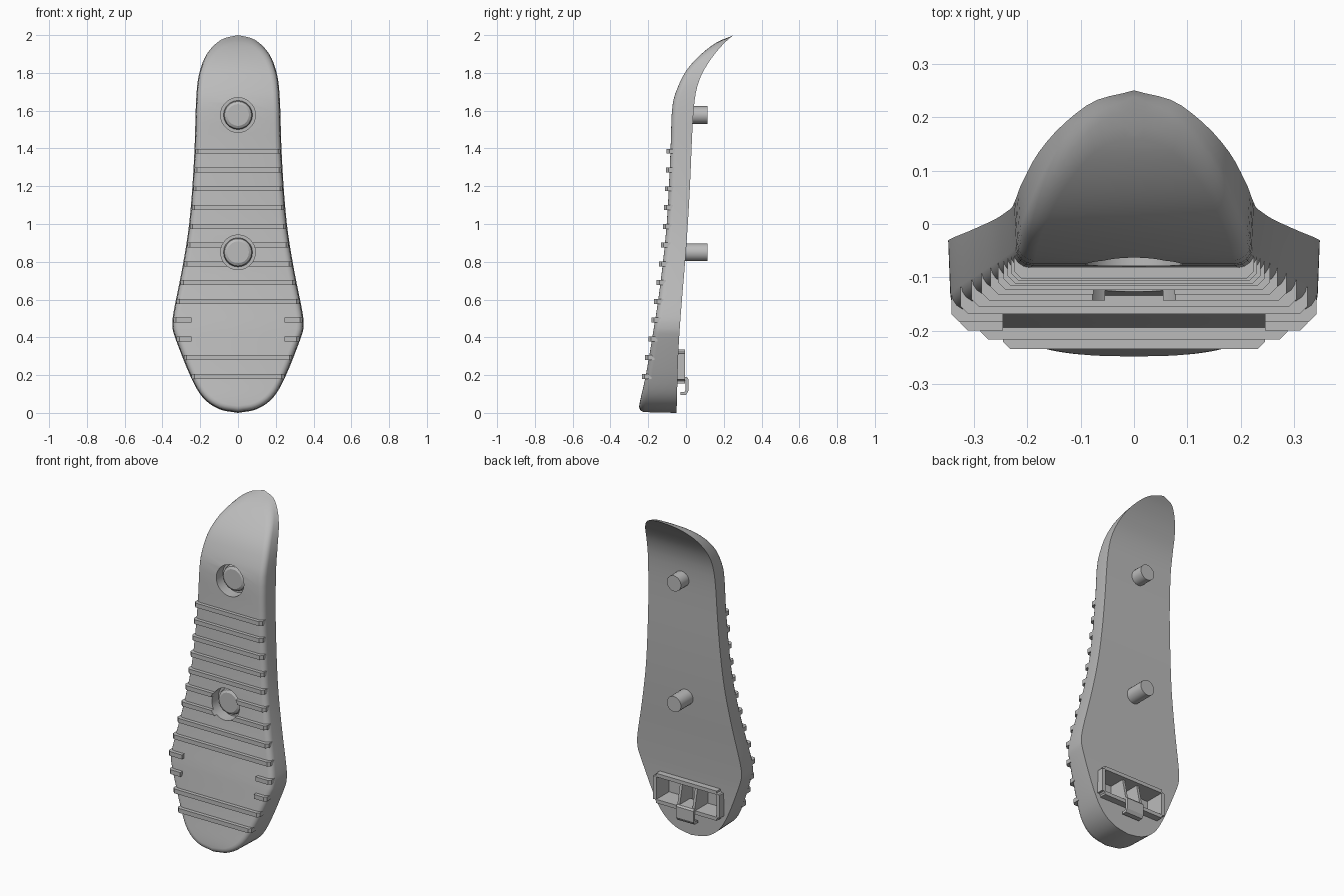
import bpy, bmesh, math
from mathutils import Vector

if "Cube" in bpy.data.objects:
    bpy.data.objects.remove(bpy.data.objects["Cube"])

rubber = bpy.data.materials.new("grey_rubber")
rubber.use_nodes = True
GREY = (0.5, 0.5, 0.5, 1)
rubber.diffuse_color = GREY
rubber.node_tree.nodes["Principled BSDF"].inputs["Base Color"].default_value = GREY


def finish(bm, name):
    bmesh.ops.remove_doubles(bm, verts=bm.verts, dist=1e-5)
    bmesh.ops.recalc_face_normals(bm, faces=bm.faces)
    mesh = bpy.data.meshes.new(name)
    bm.to_mesh(mesh)
    bm.free()
    mesh.materials.append(rubber)
    ob = bpy.data.objects.new(name, mesh)
    bpy.context.collection.objects.link(ob)
    return ob


def smooth(pts, n=4):
    """Catmull-Rom curve through the points."""
    pts = [Vector(p) for p in pts]
    ext = [2 * pts[0] - pts[1]] + pts + [2 * pts[-1] - pts[-2]]
    out = []
    for a, b, c, d in zip(ext, ext[1:], ext[2:], ext[3:]):
        for k in range(n):
            t = k / n
            out.append(0.5 * (2 * b + (c - a) * t + (2 * a - 5 * b + 4 * c - d) * t ** 2
                              + (3 * b - a - 3 * c + d) * t ** 3))
    return out + [pts[-1]]


def lookup(curve, z):
    """Second coordinate of a (z, value) curve."""
    for a, b in zip(curve, curve[1:]):
        if z <= b[0]:
            return a[1] + (b[1] - a[1]) * (z - a[0]) / (b[0] - a[0])
    return curve[-1][1]


def prism(name, pts, place, depth_a, depth_b):
    """Extrude a flat polygon; place(u, v, depth) gives the 3D position."""
    bm = bmesh.new()
    rings = [[bm.verts.new(place(u, v, d)) for u, v in pts] for d in (depth_a, depth_b)]
    bm.faces.new(rings[0])
    bm.faces.new(rings[1])
    for i in range(len(pts)):
        j = (i + 1) % len(pts)
        bm.faces.new((rings[0][i], rings[0][j], rings[1][j], rings[1][i]))
    return finish(bm, name)


def box(name, x0, x1, y0, y1, z0, z1):
    return prism(name, [(x0, z0), (x1, z0), (x1, z1), (x0, z1)],
                 lambda u, v, d: (u, d, v), y0, y1)


def lathe(name, stations, z, sides=20):
    """Solid of revolution about a front-to-back axis at height z."""
    bm = bmesh.new()
    rings = [[bm.verts.new((r * math.cos(math.tau * i / sides), y,
                            z + r * math.sin(math.tau * i / sides)))
              for i in range(sides)] for r, y in stations]
    for a, b in zip(rings, rings[1:]):
        for i in range(sides):
            j = (i + 1) % sides
            bm.faces.new((a[i], a[j], b[j], b[i]))
    bm.faces.new(rings[0])
    bm.faces.new(rings[-1])
    return finish(bm, name)


def cut(ob, cutter):
    mod = ob.modifiers.new("cut", "BOOLEAN")
    mod.operation, mod.solver, mod.object = "DIFFERENCE", "EXACT", cutter
    bpy.context.view_layer.objects.active = ob
    bpy.ops.object.modifier_apply(modifier=mod.name)


# Half outline (half width, height) and the front and back side curves (height, y)
outline = smooth([(0, 0), (0.1, 0.02), (0.185, 0.08), (0.25, 0.19), (0.33, 0.39),
                  (0.347, 0.46), (0.34, 0.54), (0.3, 0.74), (0.265, 0.95), (0.245, 1.15),
                  (0.23, 1.4), (0.222, 1.65), (0.207, 1.79), (0.165, 1.9), (0.09, 1.975), (0, 2)])
front = smooth([(0, -0.25), (0.05, -0.246), (0.193, -0.214), (0.39, -0.18), (0.65, -0.14),
                (1.0, -0.102), (1.39, -0.082), (1.62, -0.073), (1.72, -0.045),
                (1.81, 0.0), (1.89, 0.07), (1.96, 0.16), (2, 0.25)])
back = smooth([(0, -0.05), (0.39, -0.037), (0.86, 0.0), (1.18, 0.02), (1.6, 0.04),
               (1.76, 0.07), (1.87, 0.13), (1.95, 0.195), (2, 0.25)])
widths = [(p.y, p.x) for p in outline]

# Pad body: outline rings from the flat back, over a rounded rim, to the front
normals = []
for i in range(len(outline)):
    t = outline[min(i + 1, len(outline) - 1)] - outline[max(i - 1, 0)]
    normals.append(Vector((-t.y, t.x)).normalized())
normals[0], normals[-1] = Vector((0, 1)), Vector((0, -1))

bm = bmesh.new()
RIM, STEPS = 0.032, 4
rings = []
for k in range(-1, STEPS + 1):
    a = max(k, 0) / STEPS * math.pi / 2
    inset = 0 if k < 0 else 0.004 + RIM * (1 - math.cos(a))
    ring = []
    for p, n in zip(outline, normals):
        q = p + n * inset
        x = max(q.x, 0)
        yf, yb = lookup(front, q.y), lookup(back, q.y)
        y = yb if k < 0 else yf + min(RIM, 0.7 * (yb - yf)) * (1 - math.sin(a))
        ring.append((bm.verts.new((x, y, q.y)), bm.verts.new((-x, y, q.y))))
    rings.append(ring)


def quad(*vs):
    bm.faces.new(vs)


for i in range(len(outline) - 1):
    for ring in (rings[0], rings[-1]):
        quad(ring[i][0], ring[i + 1][0], ring[i + 1][1], ring[i][1])
    for r, s in zip(rings, rings[1:]):
        for side in (0, 1):
            quad(r[i][side], r[i + 1][side], s[i + 1][side], s[i][side])
bmesh.ops.remove_doubles(bm, verts=bm.verts, dist=1e-5)
bmesh.ops.dissolve_degenerate(bm, edges=bm.edges, dist=1e-5)
body = finish(bm, "pad_body")

# Grip ribs: thirteen across the front, two of them only short end stubs
ribs = []


def rib(name, z, x0, x1):
    y = lookup(front, z)
    c = 0.014
    pts = [(x1, y + 0.03), (x1, y - 0.006), (x1 - c, y - 0.02)]
    pts += [(x0 + c if x0 < 0 else x0, y - 0.02)]
    pts += [(x0, y - 0.006)] if x0 < 0 else []
    pts += [(x0, y + 0.03)]
    ob = prism(name, pts, lambda u, v, d: (u, v, d), z - 0.013, z + 0.013)
    ribs.append(ob)
    return ob


for i in range(13):
    z = 1.385 - 0.0993 * i
    w = lookup(widths, z) - 0.006
    if i in (9, 10):
        rib("left_stub_rib", z, 0.245, w)
        right = rib("right_stub_rib", z, 0.245, w)
        for v in right.data.vertices:
            v.co.x *= -1
        right.data.flip_normals()
    else:
        rib("grip_rib", z, -w, w)

# Screw recesses with headed pins through to the back
cutters = []
parts = [body] + ribs
for z, floor in ((1.577, -0.012), (0.85, -0.055)):
    hole = lathe("recess_cutter", [(0.092, -0.4), (0.092, floor)], z, 28)
    cutters.append(hole)
    cut(body, hole)
    for r in ribs:
        if abs(r.data.vertices[0].co.z - z) < 0.13:
            cut(r, hole)
    parts.append(lathe("screw_pin", [(0.058, floor - 0.034), (0.072, floor - 0.026),
                                     (0.077, floor - 0.012), (0.077, floor + 0.005),
                                     (0.047, floor + 0.005), (0.047, 0.115)], z))

# Rear socket: raised frame around a pocket
pocket = box("pocket_cutter", -0.2, 0.2, -0.125, 0.1, 0.178, 0.313)
frame = box("socket_frame", -0.222, 0.222, -0.06, -0.004, 0.156, 0.335)
corners = bmesh.new()
corners.from_mesh(frame.data)
bmesh.ops.bevel(corners, geom=[e for e in corners.edges
                               if abs(e.verts[0].co.y - e.verts[1].co.y) > 0.01],
                offset=0.02, segments=3, affect="EDGES")
corners.to_mesh(frame.data)
corners.free()
cutters.append(pocket)
for ob in (body, frame):
    cut(ob, pocket)
parts.append(frame)

# Two fins in the pocket and the hook between them
for x in (-0.05, 0.05):
    parts.append(prism("socket_fin", [(-0.13, 0.17), (-0.004, 0.17), (-0.004, 0.2),
                                      (-0.03, 0.32), (-0.13, 0.32)],
                       lambda u, v, d: (d, u, v), x - 0.008, x + 0.008))
parts.append(prism("clip_hook", [(-0.1, 0.19), (0.004, 0.19), (0.012, 0.18), (0.012, 0.115),
                                 (0.0, 0.096), (-0.03, 0.096), (-0.03, 0.11), (-0.008, 0.112),
                                 (-0.002, 0.12), (-0.002, 0.172), (-0.1, 0.172)],
                   lambda u, v, d: (d, u, v), -0.058, 0.058))

for c in cutters:
    bpy.data.objects.remove(c)

# Smooth shading with sharp edges kept
for ob in bpy.context.selected_objects:
    ob.select_set(False)
for ob in parts:
    ob.select_set(True)
bpy.context.view_layer.objects.active = body
bpy.ops.object.shade_smooth_by_angle(angle=math.radians(30))
